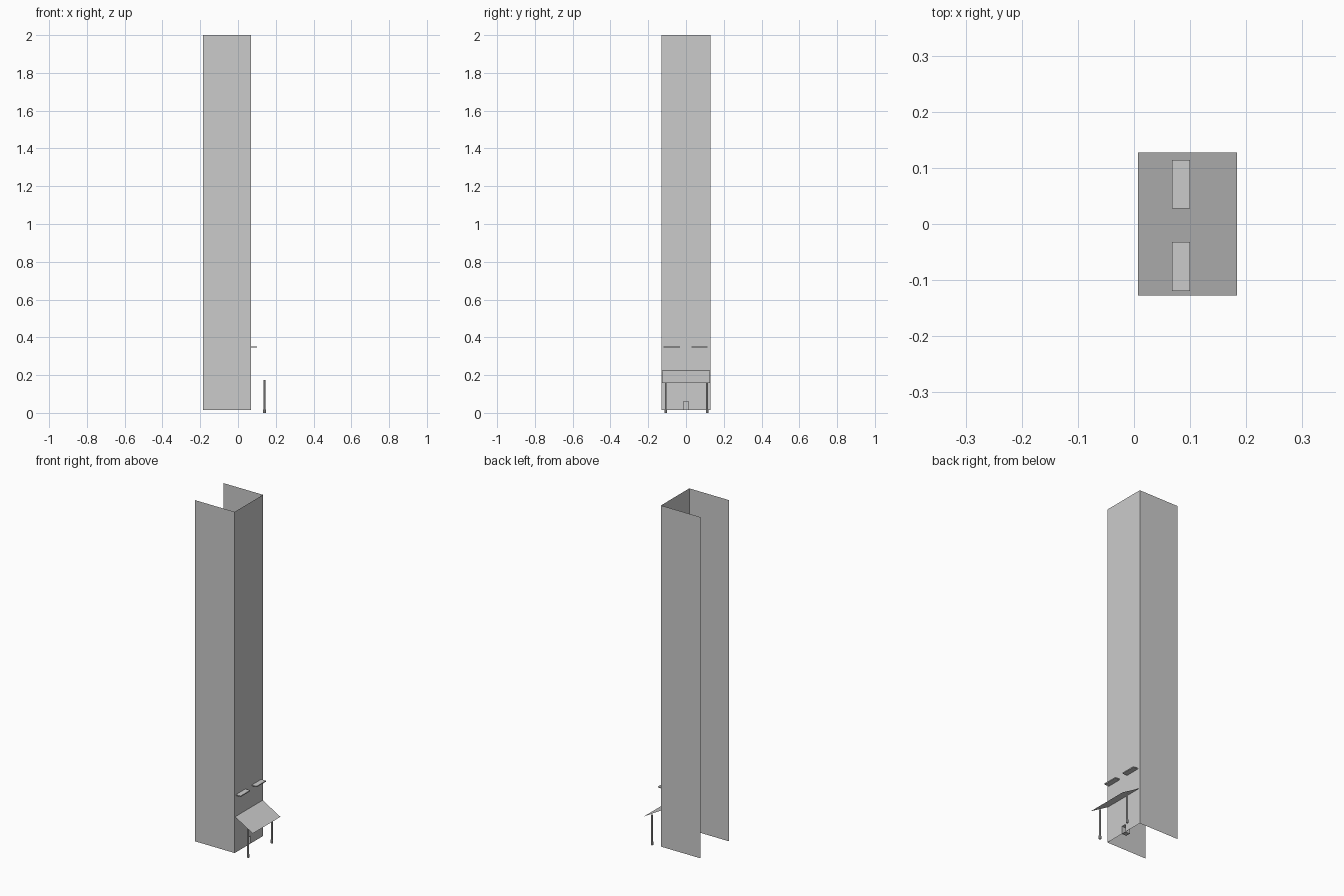
import bpy

if "Cube" in bpy.data.objects:
    bpy.data.objects.remove(bpy.data.objects["Cube"])

X0, X1, Y, Z0, Z1 = -0.185, 0.07, 0.13, 0.015, 2.0


def mesh_object(name, verts, faces):
    me = bpy.data.meshes.new(name)
    me.from_pydata(verts, [], faces)
    me.update()
    ob = bpy.data.objects.new(name, me)
    bpy.context.collection.objects.link(ob)
    return ob


def box(name, lo, hi):
    v = [(x, y, z) for x in (lo[0], hi[0]) for y in (lo[1], hi[1]) for z in (lo[2], hi[2])]
    f = [(0, 1, 3, 2), (4, 6, 7, 5), (0, 4, 5, 1), (2, 3, 7, 6), (0, 2, 6, 4), (1, 5, 7, 3)]
    return mesh_object(name, v, f)


def cylinder(name, x, y, z0, z1, r):
    bpy.ops.mesh.primitive_cylinder_add(vertices=8, radius=r, depth=z1 - z0,
                                        location=(x, y, (z0 + z1) / 2))
    bpy.context.object.name = name


# tower side walls (single sheets, open at the left, top and bottom)
for name, y in (("front_wall", -Y), ("rear_wall", Y)):
    mesh_object(name, [(X0, y, Z0), (X1, y, Z0), (X1, y, Z1), (X0, y, Z1)], [(0, 1, 2, 3)])

# entrance wall with a small doorway notch at its foot
D, DT = 0.014, 0.06
outline = [(-Y, Z0), (-D, Z0), (-D, DT), (D, DT), (D, Z0), (Y, Z0), (Y, Z1), (-Y, Z1)]
mesh_object("entrance_wall", [(X1, y, z) for y, z in outline], [tuple(range(8))])

# recessed doorway
ring = [(-D, Z0), (D, Z0), (D, DT), (-D, DT)]
mesh_object("door_recess",
            [(x, y, z) for x in (X1, X1 - 0.03) for y, z in ring],
            [(i, (i + 1) % 4, (i + 1) % 4 + 4, i + 4) for i in range(4)] + [(4, 5, 6, 7)])

# sloping canopy sheet, running into the wall
A = 0.127
mesh_object("canopy", [(0.007, -A, 0.261), (0.184, -A, 0.158), (0.184, A, 0.158), (0.007, A, 0.261)],
            [(0, 1, 2, 3)])

# canopy posts with thicker feet
for side, y in (("front", -0.107), ("rear", 0.112)):
    cylinder(side + "_post", 0.14, y, 0.015, 0.175, 0.005)
    cylinder(side + "_post_foot", 0.14, y, 0.0, 0.018, 0.007)

# two ledges above the canopy
for side, y0, y1 in (("front", -0.119, -0.032), ("rear", 0.028, 0.114)):
    box(side + "_ledge", (0.068, y0, 0.345), (0.1, y1, 0.351))
